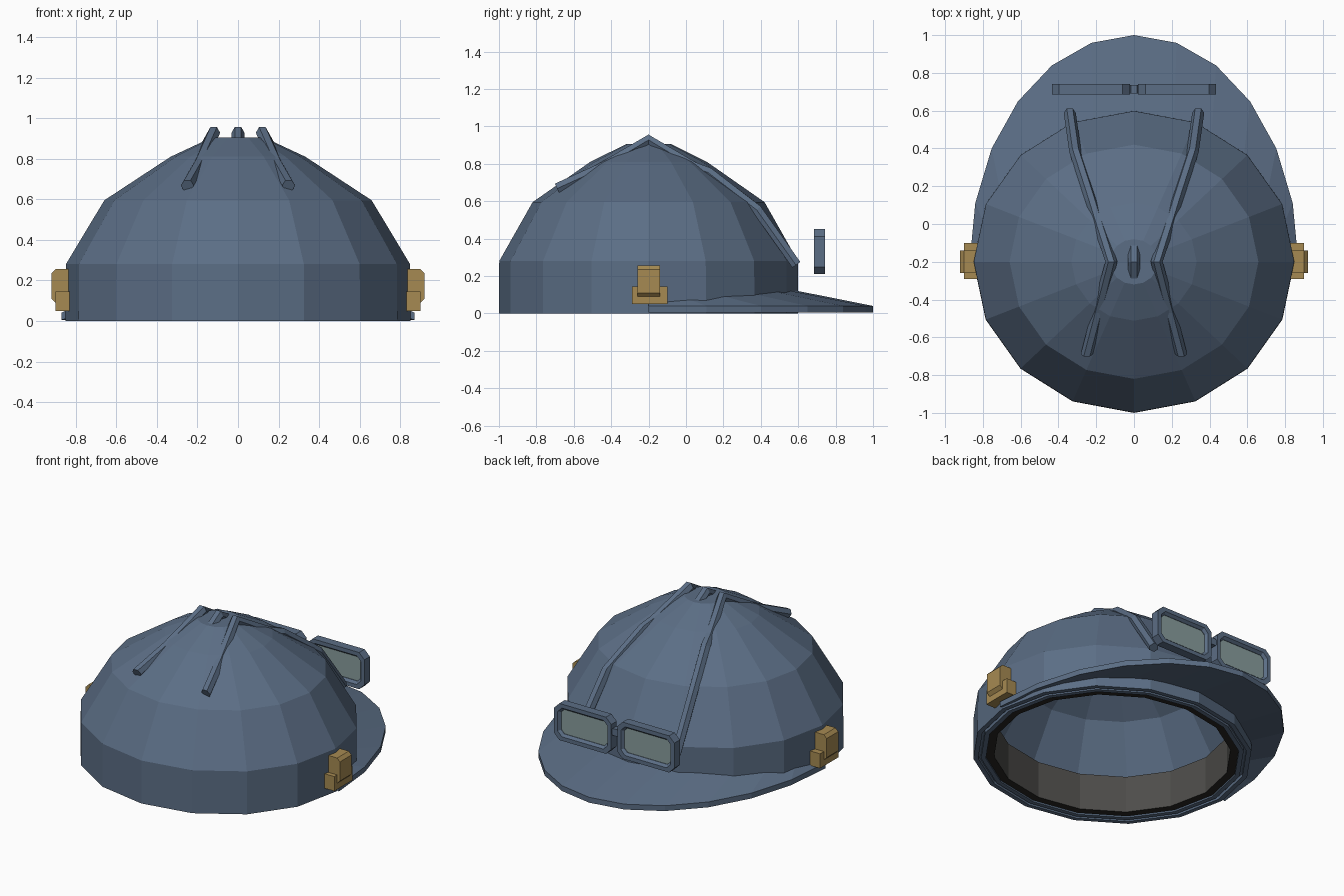
import bpy, bmesh, math

if "Cube" in bpy.data.objects:
    bpy.data.objects.remove(bpy.data.objects["Cube"])

CY = -0.2          # centre of the dome
RX, RY = 0.85, 0.8
SIDES = 16


def material(name, rgb):
    m = bpy.data.materials.new(name)
    m.diffuse_color = (*rgb, 1)
    m.use_nodes = True
    m.node_tree.nodes["Principled BSDF"].inputs["Base Color"].default_value = m.diffuse_color
    return m


BLUE = material("slate blue", (0.105, 0.155, 0.235))
GOLD = material("brass", (0.38, 0.255, 0.085))
GLASS = material("pale lens", (0.25, 0.34, 0.34))
GREY = material("liner grey", (0.075, 0.073, 0.068))
DARK = material("dark trim", (0.02, 0.019, 0.017))


def make(name, verts, faces, *mats):
    me = bpy.data.meshes.new(name)
    bm = bmesh.new()
    vs = [bm.verts.new(v) for v in verts]
    for f in faces:
        bm.faces.new([vs[i] for i in f])
    bmesh.ops.recalc_face_normals(bm, faces=bm.faces[:])
    bm.to_mesh(me)
    bm.free()
    ob = bpy.data.objects.new(name, me)
    bpy.context.collection.objects.link(ob)
    for m in mats:
        me.materials.append(m)
    return ob


def loft(name, rings, *mats, closed=False, caps=True):
    """Skin a list of equal closed loops."""
    n, k = len(rings[0]), len(rings)
    verts = [v for r in rings for v in r]
    faces = []
    for i in range(k if closed else k - 1):
        a, b = i * n, (i + 1) % k * n
        faces += [(a + j, a + (j + 1) % n, b + (j + 1) % n, b + j) for j in range(n)]
    if caps and not closed:
        faces += [tuple(range(n)), tuple(range((k - 1) * n, k * n))]
    return make(name, verts, faces, *mats)


def oval(f, z):
    return [(RX * f * math.sin(2 * math.pi * i / SIDES),
             CY + RY * f * math.cos(2 * math.pi * i / SIDES), z) for i in range(SIDES)]


# Dome: outer skin, grooved rim and inner skin in one profile
profile = [(0.15, 0.905), (0.39, 0.81), (0.775, 0.595), (0.998, 0.28), (1.0, 0.0),
           (0.965, 0.0), (0.965, 0.02), (0.945, 0.02), (0.945, 0.0), (0.91, 0.0),
           (0.91, 0.27), (0.70, 0.555), (0.34, 0.75), (0.12, 0.84)]
loft("helmet_dome", [oval(f, z) for f, z in profile], BLUE)

# Headband liner with a dark lower edge
liner = loft("headband_liner", [oval(f, z) for f, z in
             [(0.91, 0.01), (0.85, 0.01), (0.85, 0.25), (0.91, 0.27)]],
             GREY, DARK, closed=True)
for p in liner.data.polygons:
    if p.normal.z < -0.7:
        p.material_index = 1

# Brim: half-oval shelf that rises towards the dome
brim = []
for i in range(-12, 13):
    for_a = math.radians(i * 7.5)
    s, c = math.sin(for_a), math.cos(for_a)
    if i % 2:      # keep twelve straight outer edges
        continue
    top = 0.065 + 0.06 * c
    ox, oy = 0.87 * s, CY + 1.2 * c
    ix, iy = RX * 0.965 * s, CY + RY * 0.965 * c
    brim.append([(ix, iy, top), (ox, oy, 0.04), (ox, oy, 0.005), (ix, iy, top - 0.045)])
loft("brim", brim, BLUE)


# Ridged straps over the crown: six-sided bars along a path in depth and height
def strap(name, path, w=0.032, h=0.026):
    rings = []
    for i, (x, y, z) in enumerate(path):
        a, b = path[max(i - 1, 0)], path[min(i + 1, len(path) - 1)]
        dy, dz = b[1] - a[1], b[2] - a[2]
        d = math.hypot(dy, dz)
        ny, nz = -dz / d, dy / d
        rings.append([(x + w * u, y + ny * h * v, z + nz * h * v) for u, v in
                      [(1, -0.1), (0.5, 1), (-0.5, 1), (-1, -0.1), (-0.6, -1), (0.6, -1)]])
    loft(name, rings, BLUE)


for side, label in ((1, "right"), (-1, "left")):
    strap("crown_strap_" + label, [(side * x, y, z) for x, y, z in [
        (0.25, -0.69, 0.67), (0.19, -0.46, 0.775), (0.12, -0.2, 0.93),
        (0.20, 0.04, 0.785), (0.225, 0.12, 0.755), (0.31, 0.38, 0.555),
        (0.34, 0.59, 0.26)]])
strap("crown_strap_middle", [(0, -0.46, 0.775), (0, -0.2, 0.93), (0, 0.04, 0.785)])


def prism(name, outline, lo, hi, axis, mat):
    """Extrude a 2D outline along x or y."""
    def put(p, t):
        return (t, p[0], p[1]) if axis == "x" else (p[0], t, p[1])
    return loft(name, [[put(p, t) for p in outline] for t in (lo, hi)], mat)


def chamfered(x0, x1, z0, z1, c):
    return [(x0 + c, z0), (x1 - c, z0), (x1, z0 + c), (x1, z1 - c),
            (x1 - c, z1), (x0 + c, z1), (x0, z1 - c), (x0, z0 + c)]


for side, label in ((1, "right"), (-1, "left")):
    # Side clip: wide base block and a taller chamfered latch
    base = [(side * x, z) for x, z in [(0.825, 0.05), (0.9, 0.05), (0.9, 0.145), (0.825, 0.145)]]
    prism("clip_base_" + label, base, -0.29, -0.1, "y", GOLD)
    latch = [(side * x, z) for x, z in [(0.825, 0.085), (0.895, 0.085), (0.92, 0.11),
                                        (0.92, 0.235), (0.90, 0.255), (0.825, 0.255)]]
    prism("clip_latch_" + label, latch, -0.26, -0.14, "y", GOLD)

    # Goggle frame: chamfered ring with sloped inner bezel on both faces
    x0, x1, z0, z1 = 0.022, 0.435, 0.21, 0.45

    def ring(inset, c, y):
        return [(side * x, y, z) for x, z in
                chamfered(x0 + inset, x1 - inset, z0 + inset, z1 - inset, c)]
    loft("goggle_frame_" + label,
         [ring(0, 0.038, 0.685), ring(0, 0.038, 0.742), ring(0.026, 0.03, 0.742),
          ring(0.04, 0.022, 0.725), ring(0.04, 0.022, 0.702), ring(0.026, 0.03, 0.685)],
         BLUE, closed=True)
    loft("goggle_lens_" + label, [ring(0.036, 0.022, 0.706), ring(0.036, 0.022, 0.722)], GLASS)

# Goggle bridge
prism("goggle_bridge", chamfered(-0.026, 0.026, 0.34, 0.385, 0.01), 0.692, 0.735, "y", BLUE)
